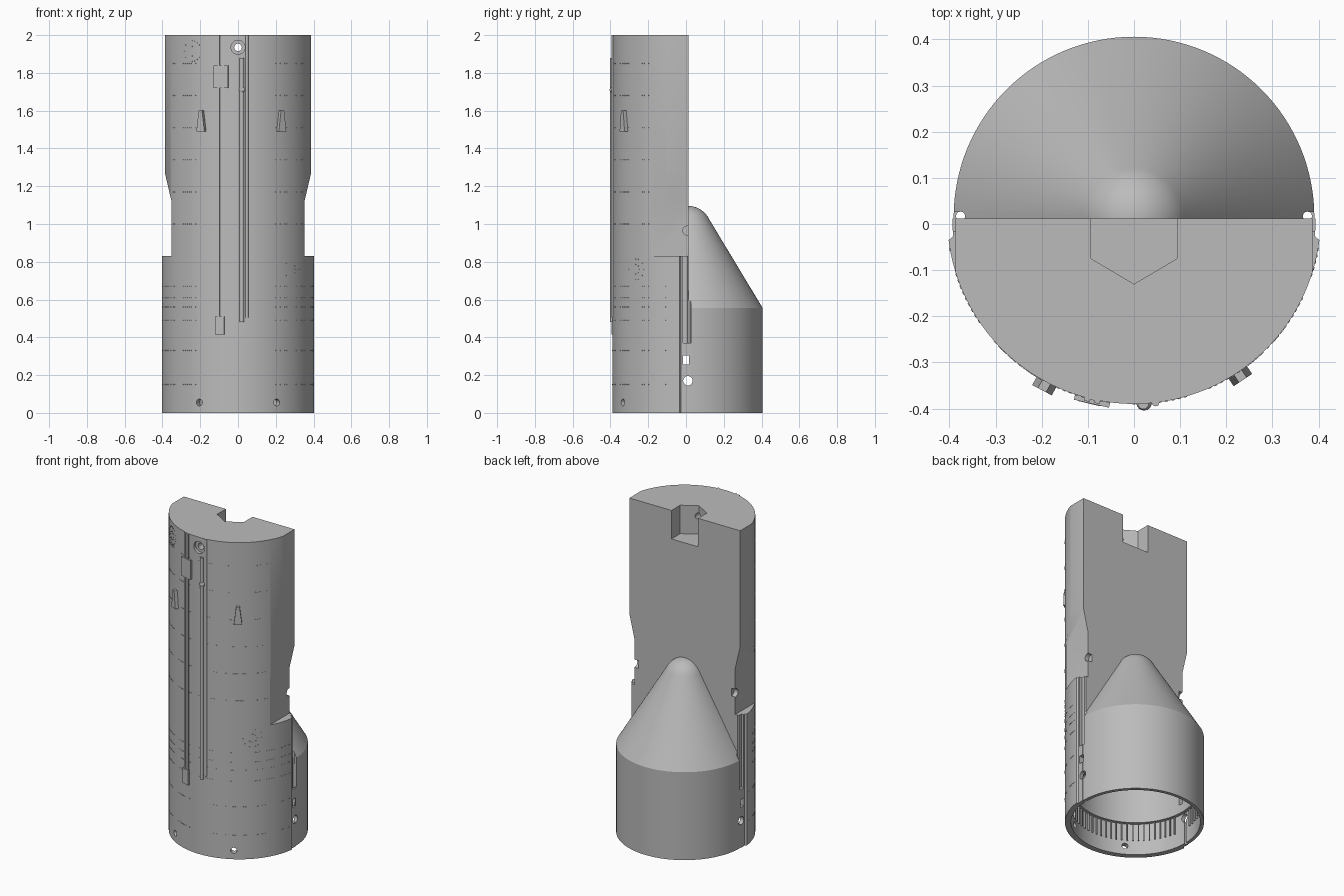
import bpy, bmesh, math
from mathutils import Matrix, Vector

if "Cube" in bpy.data.objects:
    bpy.data.objects.remove(bpy.data.objects["Cube"])

AXIS_Y, R = 0.015, 0.405
CENTRE = Matrix.Translation((0, AXIS_Y, 0))

grey = bpy.data.materials.new("plain_grey")
grey.use_nodes = True
grey.diffuse_color = (0.5, 0.5, 0.5, 1)
grey.node_tree.nodes["Principled BSDF"].inputs["Base Color"].default_value = (0.5, 0.5, 0.5, 1)


def finish(name, bm):
    bmesh.ops.recalc_face_normals(bm, faces=bm.faces)
    mesh = bpy.data.meshes.new(name)
    bm.to_mesh(mesh)
    bm.free()
    mesh.materials.append(grey)
    ob = bpy.data.objects.new(name, mesh)
    bpy.context.collection.objects.link(ob)
    return ob


def smooth(ob):
    bpy.ops.object.select_all(action='DESELECT')
    ob.select_set(True)
    bpy.context.view_layer.objects.active = ob
    bpy.ops.object.shade_smooth_by_angle(angle=math.radians(30))


def prism(name, points, offset):
    """Extrude a closed 3D outline along an offset."""
    bm = bmesh.new()
    face = bm.faces.new([bm.verts.new(p) for p in points])
    out = bmesh.ops.extrude_face_region(bm, geom=[face])
    moved = [v for v in out["geom"] if isinstance(v, bmesh.types.BMVert)]
    bmesh.ops.translate(bm, verts=moved, vec=offset)
    if not face.is_valid or len(bm.faces) < len(points) + 2:
        bm.faces.new([v for v in bm.verts if v not in moved])
    return finish(name, bm)


def lathe(name, profile, steps=128):
    """Spin (radius, z) points around the body axis; ends lie on the axis."""
    bm = bmesh.new()
    verts = [bm.verts.new((r, 0, z)) for r, z in profile]
    edges = [bm.edges.new(pair) for pair in zip(verts, verts[1:])]
    bmesh.ops.spin(bm, geom=verts + edges, cent=(0, 0, 0), axis=(0, 0, 1),
                   angle=math.tau, steps=steps, use_merge=True)
    bmesh.ops.remove_doubles(bm, verts=bm.verts, dist=1e-5)
    bm.transform(CENTRE)
    return finish(name, bm)


def box(name, low, high):
    bm = bmesh.new()
    low, high = Vector(low), Vector(high)
    bmesh.ops.create_cube(bm, size=1, matrix=Matrix.Translation((low + high) / 2)
                          @ Matrix.Diagonal((*(high - low), 1)))
    return finish(name, bm)


def rod(name, start, end, radius, sides=24):
    bm = bmesh.new()
    start, end = Vector(start), Vector(end)
    d = end - start
    bmesh.ops.create_cone(bm, cap_ends=True, segments=sides, radius1=radius, radius2=radius,
                          depth=d.length, matrix=Matrix.Translation((start + end) / 2)
                          @ d.to_track_quat('Z', 'Y').to_matrix().to_4x4())
    return finish(name, bm)


def boolean(target, tool, operation='DIFFERENCE'):
    mod = target.modifiers.new("cut", 'BOOLEAN')
    mod.object, mod.operation, mod.solver = tool, operation, 'EXACT'
    bpy.context.view_layer.objects.active = target
    bpy.ops.object.modifier_apply(modifier=mod.name)
    bpy.data.objects.remove(tool)


def frame(x):
    """Local frame on the front shell: x along it, -y outward, z up."""
    return CENTRE @ Matrix.Rotation(math.asin(x / R), 4, 'Z')


def surface_block(name, x, z0, z1, width, depth, top_width=None):
    top = width if top_width is None else top_width
    pts = [(-width / 2, z0), (width / 2, z0), (top / 2, z1), (-top / 2, z1)]
    ob = prism(name, [(a, -R + 0.01, z) for a, z in pts], (0, -depth - 0.01, 0))
    ob.data.transform(frame(x))
    return ob


# Front half shell, with a slightly narrower band beside the back seam
def arc(radius, y_edge, n=96):
    a = math.acos((AXIS_Y - y_edge) / radius)
    return [(radius * math.sin(a * t), AXIS_Y - radius * math.cos(a * t), 0)
            for t in (2 * i / n - 1 for i in range(n + 1))]


band = arc(0.394, 0.012)
right = [p for p in band if p[0] > 0 and p[1] > -0.035]
left = [p for p in band if p[0] < 0 and p[1] > -0.035]
body = prism("main_body", left + arc(R, -0.035) + right, (0, 0, 2))
body.name = "main_body"

# Side recesses that narrow the upper half
for s in (-1, 1):
    outline = [(0.387, 2.1), (0.387, 1.27), (0.352, 1.12), (0.352, 0.83), (0.5, 0.83), (0.5, 2.1)]
    boolean(body, prism("recess_cutter", [(s * x, -0.5, z) for x, z in outline], (0, 1, 0)))

# Rounded cone that closes the back
tip = [(0.125 * math.sin(a), 0.955 + 0.14 * math.cos(a))
       for a in (math.radians(62) * i / 10 for i in range(11))]
nose = lathe("back_cone", tip + [(0.391, 0.555), (0.391, 0), (0, 0)])
boolean(body, nose, 'UNION')

# Open bottom with a stepped cavity
boolean(body, lathe("cavity_cutter", [(0, -0.1), (0.37, -0.1), (0.37, 0.2), (0.35, 0.2),
                                      (0.35, 0.5), (0.12, 0.88), (0, 0.88)], 96))

# Top notch and the round port that opens into it
notch = [(-0.093, 0.1), (-0.093, -0.075), (0, -0.13), (0.093, -0.075), (0.093, 0.1)]
boolean(body, prism("notch_cutter", [(x, y, 1.82) for x, y in notch], (0, 0, 0.3)))
boolean(body, rod("port_cutter", (0, -0.5, 1.935), (0, -0.37, 1.935), 0.037))
boolean(body, rod("port_hole_cutter", (0, -0.5, 1.935), (0, -0.05, 1.935), 0.02))

# Side slots, ports and drilled holes, front drain holes
for s in (-1, 1):
    boolean(body, box("slot_cutter", (min(s * 0.376, s * 0.5), -0.015, 0.37),
                      (max(s * 0.376, s * 0.5), 0.026, 0.84)))
    boolean(body, rod("side_hole_cutter", (s * 0.3, 0.01, 0.17), (s * 0.5, 0.01, 0.17), 0.025))
    boolean(body, box("side_port_cutter", (min(s * 0.3, s * 0.5), -0.016, 0.255),
                      (max(s * 0.3, s * 0.5), 0.016, 0.305)))
    boolean(body, rod("edge_hole_cutter", (s * 0.325, 0.008, 0.965), (s * 0.4, 0.008, 0.965), 0.025))
    boolean(body, rod("long_hole_cutter", (s * 0.376, 0.017, -0.1), (s * 0.376, 0.017, 0.9), 0.01, 12))
    boolean(body, rod("drain_cutter", (s * 0.16, -0.255, 0.055), (s * 0.23, -0.38, 0.055), 0.018))
smooth(body)

# Vertical ribs inside the open bottom
bm = bmesh.new()
for i in range(72):
    turn = Matrix.Rotation(math.tau * (i + 0.5) / 72, 4, 'Z')
    if min(i % 36, 36 - i % 36) < 2:
        continue
    bmesh.ops.create_cube(bm, size=1, matrix=CENTRE @ turn @ Matrix.Translation((0.367, 0, 0.145))
                          @ Matrix.Diagonal((0.012, 0.006, 0.11, 1)))
finish("inner_ribs", bm)

# Cable rails with junction and end boxes
for i, x in enumerate((-0.101, -0.079)):
    surface_block(f"cable_rail_{i + 1}", x, 0.45, 2, 0.012, 0.007)
surface_block("cable_bed", -0.09, 0.45, 2, 0.02, 0.002)
surface_block("junction_box", -0.09, 1.72, 1.84, 0.078, 0.01)
surface_block("cable_end_box", -0.095, 0.415, 0.51, 0.05, 0.011)

# Round pipes and their joint
for name, x, z0, r in (("long_pipe", 0.02, 0.48, 0.012), ("short_pipe", 0.047, 0.505, 0.008)):
    p = frame(x) @ Vector((0, -R, 0))
    z_top = 1.88 if x < 0.03 else 2
    smooth(rod(name, (p.x, p.y, z0), (p.x, p.y, z_top), r, 16))
bm = bmesh.new()
bmesh.ops.create_uvsphere(bm, u_segments=16, v_segments=10, radius=0.017,
                          matrix=frame(0.022) @ Matrix.Translation((0, -R + 0.002, 1.71)))
smooth(finish("pipe_joint", bm))

# Tapered fins
for i, x in enumerate((-0.19, 0.225)):
    surface_block(f"fin_{i + 1}", x, 1.49, 1.6, 0.048, 0.02, 0.02)

# Fine rivet rows around the front shell, and two dotted rings
bm = bmesh.new()


def rivet(angle, z):
    bmesh.ops.create_cube(bm, size=1, matrix=CENTRE @ Matrix.Rotation(angle, 4, 'Z')
                          @ Matrix.Translation((0, -R, z)) @ Matrix.Diagonal((0.007, 0.003, 0.004, 1)))


lower = [0.15, 0.33, 0.49, 0.56, 0.61, 0.67]
upper = [0.83 + 0.17 * i for i in range(1, 7)]
for z in lower + upper:
    reach = 80 if z < 0.8 else 58
    for deg in range(-reach, reach + 1, 2):
        if deg % 24 < 18:
            rivet(math.radians(deg), z)
for x, z in ((-0.245, 1.915), (0.29, 0.76)):
    for size, count in ((0.055, 20), (0.025, 8)):
        for i in range(count):
            a = math.tau * i / count
            rivet(math.asin(x / R) + size * math.cos(a) / R, z + size * math.sin(a))
finish("rivets", bm)
